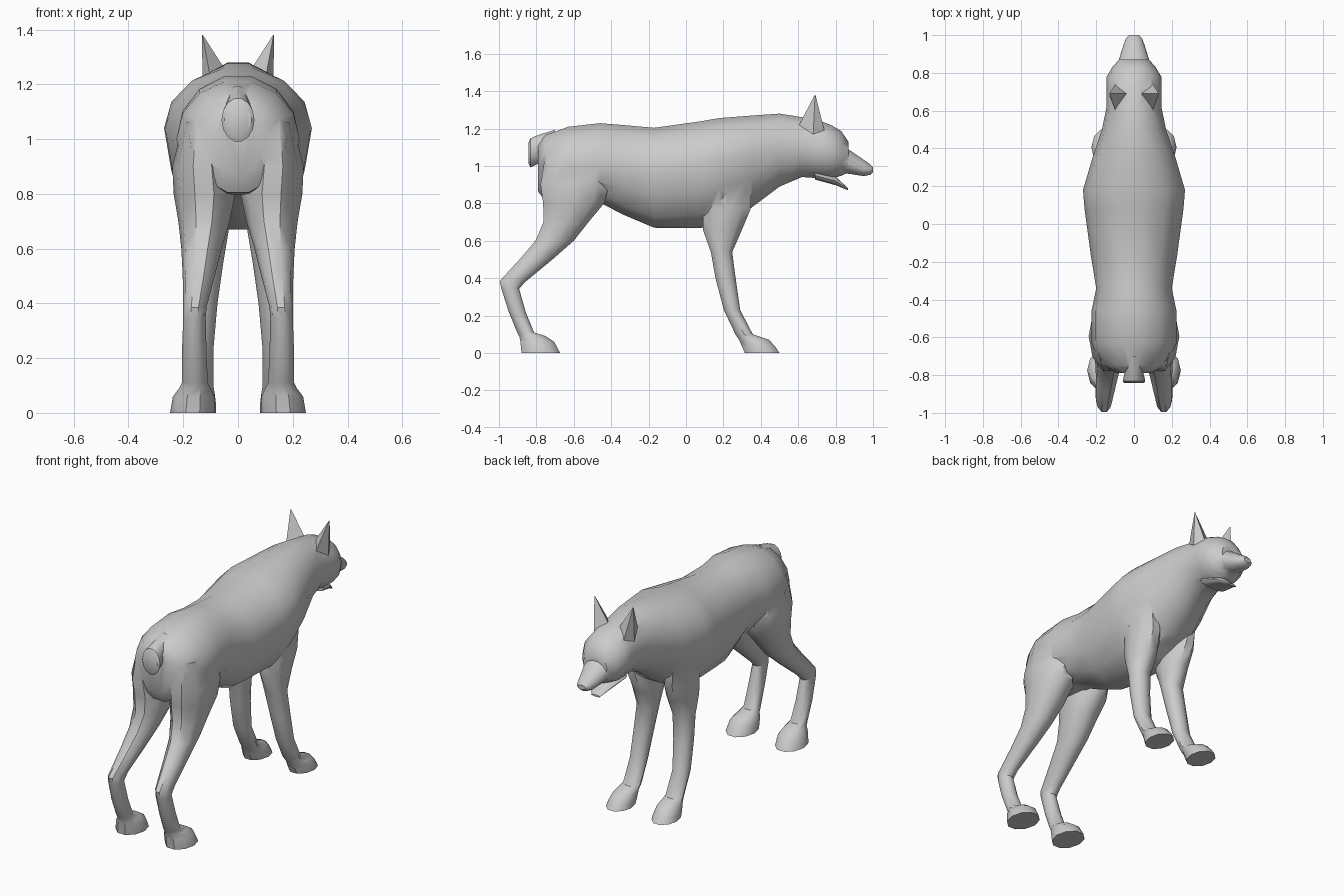
import bpy, bmesh
from math import sin, cos, tau

SIDES = 14


def loft(name, rings):
    """Closed skin over a list of equally sized point rings."""
    bm = bmesh.new()
    loops = [[bm.verts.new(p) for p in ring] for ring in rings]
    for a, b in zip(loops, loops[1:]):
        n = len(a)
        for i in range(n):
            bm.faces.new((a[i], a[(i + 1) % n], b[(i + 1) % n], b[i]))
    bm.faces.new(loops[0])
    bm.faces.new(loops[-1])
    bmesh.ops.recalc_face_normals(bm, faces=bm.faces)
    mesh = bpy.data.meshes.new(name)
    bm.to_mesh(mesh)
    bm.free()
    obj = bpy.data.objects.new(name, mesh)
    bpy.context.collection.objects.link(obj)
    return obj


def spine_part(name, sections):
    """Loft along y; section = y, top z, widest z, bottom z, half width."""
    rings = []
    for y, top, mid, bot, w in sections:
        ring = []
        for i in range(SIDES):
            c, s = cos(tau * i / SIDES), sin(tau * i / SIDES)
            ring.append((w * c, y, mid + s * (top - mid if s > 0 else mid - bot)))
        rings.append(ring)
    return loft(name, rings)


def leg_part(name, sections, side):
    """Loft along z; section = z, back y, front y, inner x, outer x."""
    rings = []
    for z, y0, y1, x0, x1 in sections:
        rings.append([(side * ((x0 + x1) / 2 + (x1 - x0) / 2 * cos(tau * i / 10)),
                       (y0 + y1) / 2 + (y1 - y0) / 2 * sin(tau * i / 10), z)
                      for i in range(10)])
    return loft(name, rings)


# Torso, neck and skull
body = spine_part("body", [
    (-.79, 1.13, 1.0, .86, .09), (-.75, 1.17, 1.0, .80, .17),
    (-.63, 1.215, 1.0, .79, .225), (-.46, 1.235, 1.0, .80, .225),
    (-.34, 1.225, 1.0, .735, .2), (-.17, 1.21, .98, .662, .228),
    (.08, 1.245, 1.02, .66, .262), (.18, 1.262, 1.04, .68, .27),
    (.35, 1.275, 1.06, .77, .22), (.5, 1.285, 1.09, .885, .17),
    (.62, 1.265, 1.1, .937, .145), (.72, 1.245, 1.09, .93, .145),
    (.78, 1.22, 1.08, .93, .145), (.83, 1.19, 1.06, .945, .115),
    (.87, 1.13, 1.06, .965, .08)])

# Muzzle, open lower jaw and stub tail
parts = [
    spine_part("muzzle", [
        (.78, 1.12, 1.04, .965, .1), (.87, 1.09, 1.02, .957, .08),
        (.95, 1.035, .985, .945, .055), (.985, 1.01, .98, .952, .042),
        (1.0, .993, .98, .966, .025)]),
    spine_part("lower_jaw", [
        (.69, .98, .95, .927, .09), (.8, .945, .92, .897, .065),
        (.865, .882, .877, .871, .03)]),
    spine_part("tail", [
        (-.7, 1.195, 1.14, 1.06, .04), (-.79, 1.168, 1.09, 1.01, .05),
        (-.832, 1.15, 1.07, .99, .06), (-.843, 1.125, 1.07, 1.015, .05)])]

hind = [
    (1.06, -.76, -.44, .06, .2), (.9, -.787, -.40, .02, .24),
    (.8, -.772, -.43, .01, .235), (.7, -.768, -.515, .03, .218),
    (.6, -.81, -.595, .06, .207), (.5, -.895, -.71, .085, .202),
    (.385, -1.0, -.85, .115, .2), (.345, -.99, -.89, .118, .2),
    (.22, -.95, -.855, .115, .205), (.11, -.905, -.81, .11, .205),
    (.09, -.895, -.745, .1, .215), (.06, -.89, -.7, .085, .238),
    (0, -.885, -.667, .083, .248)]
fore = [
    (.95, .1, .36, .08, .21), (.77, .085, .352, .04, .205),
    (.66, .085, .305, .035, .195), (.54, .13, .25, .055, .185),
    (.4, .155, .268, .075, .19), (.23, .2, .292, .09, .195),
    (.1, .262, .36, .09, .195), (.07, .28, .45, .085, .21),
    (.03, .297, .485, .08, .222), (0, .31, .505, .08, .225)]

# Legs with paws, and ears
for side in (-1, 1):
    parts.append(leg_part("hind_leg", hind, side))
    parts.append(leg_part("front_leg", fore, side))
    base = [(.13, .68, 1.17), (.1, .605, 1.22), (.035, .69, 1.235), (.1, .74, 1.19)]
    tip = [(.13 + dx, .69 + dy, 1.38) for dx, dy in
           ((.001, 0), (0, -.002), (-.002, 0), (0, .002))]
    parts.append(loft("ear", [[(side * x, y, z) for x, y, z in r] for r in (base, tip)]))

# Weld everything into one skin
bpy.context.view_layer.objects.active = body
for part in parts:
    mod = body.modifiers.new("join", 'BOOLEAN')
    mod.operation = 'UNION'
    mod.solver = 'EXACT'
    mod.object = part
    bpy.ops.object.modifier_apply(modifier=mod.name)
    bpy.data.objects.remove(part)

bpy.ops.object.select_all(action='DESELECT')
body.select_set(True)
bpy.ops.object.shade_smooth_by_angle(angle=.7)
